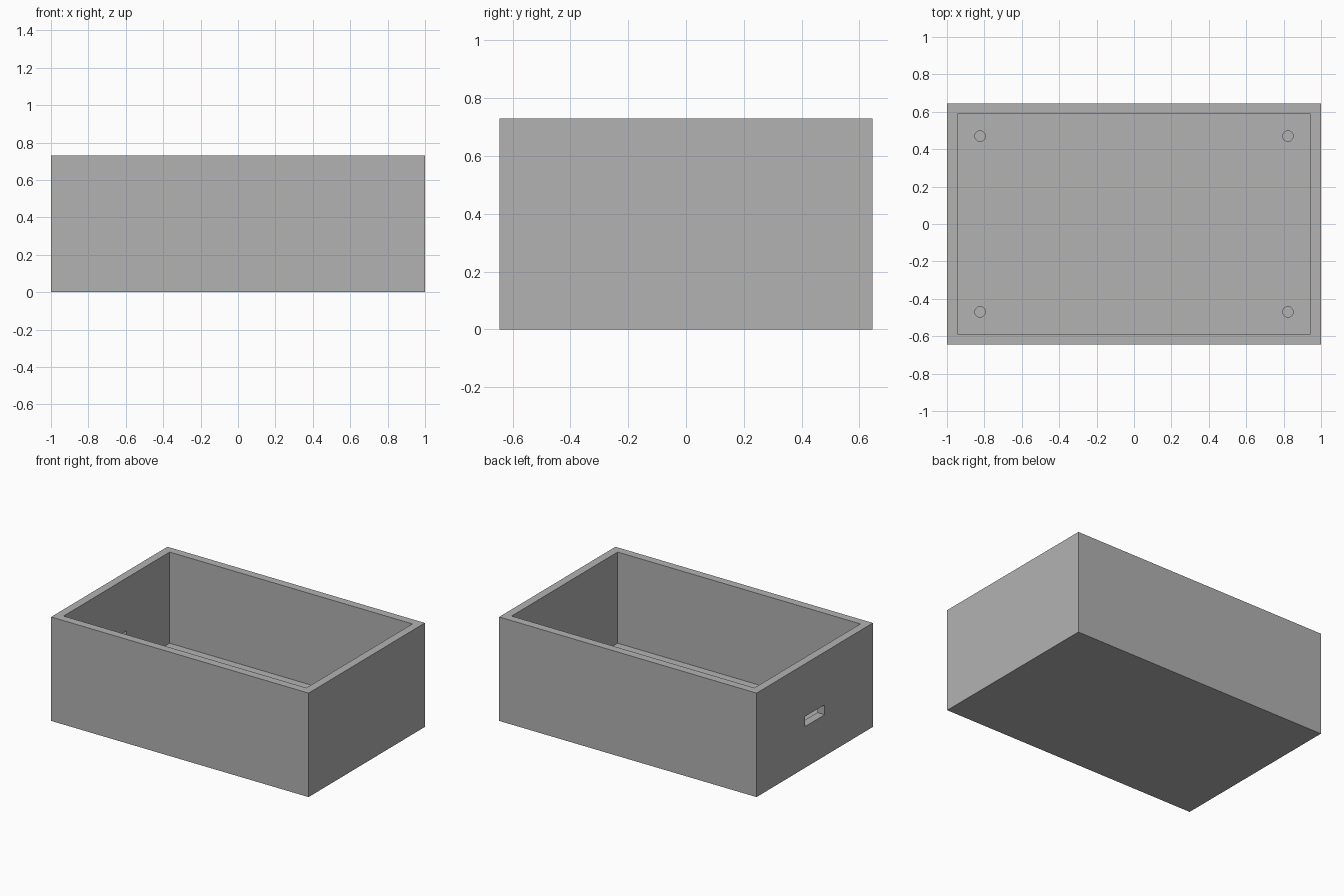
import bpy

if "Cube" in bpy.data.objects:
    bpy.data.objects.remove(bpy.data.objects["Cube"], do_unlink=True)

LENGTH, WIDTH, HEIGHT = 2.0, 1.29, 0.73
WALL, FLOOR = 0.057, 0.09

# Plain grey material
grey = bpy.data.materials.new("plain grey")
grey.use_nodes = True
grey.diffuse_color = (0.448, 0.448, 0.448, 1)
grey.node_tree.nodes["Principled BSDF"].inputs["Base Color"].default_value = grey.diffuse_color


def block(name, low, high):
    """Box spanning two opposite corners."""
    centre = [(a + b) / 2 for a, b in zip(low, high)]
    bpy.ops.mesh.primitive_cube_add(size=1, location=centre)
    ob = bpy.context.object
    ob.name = name
    ob.scale = [b - a for a, b in zip(low, high)]
    bpy.ops.object.transform_apply(location=True, rotation=False, scale=True)
    ob.data.materials.append(grey)
    return ob


def cut(body, cutter):
    """Subtract a cutter from the body, then discard it."""
    cutter.hide_render = True
    mod = body.modifiers.new("cut", "BOOLEAN")
    mod.operation = "DIFFERENCE"
    mod.solver = "EXACT"
    mod.object = cutter
    bpy.context.view_layer.objects.active = body
    bpy.ops.object.modifier_apply(modifier=mod.name)
    bpy.data.objects.remove(cutter, do_unlink=True)


# Open-topped box
x, y = LENGTH / 2, WIDTH / 2
box = block("box", (-x, -y, 0), (x, y, HEIGHT))
cut(box, block("cavity", (WALL - x, WALL - y, FLOOR), (x - WALL, y - WALL, HEIGHT + 0.1)))

# Slot through one end wall
cut(box, block("slot", (-x - 0.1, -0.11, 0.29), (-x + WALL + 0.1, 0.11, 0.36)))

# Blind screw holes near the floor corners
for sx in (-1, 1):
    for sy in (-1, 1):
        bpy.ops.mesh.primitive_cylinder_add(
            vertices=32, radius=0.028, depth=0.1, location=(sx * 0.823, sy * 0.47, FLOOR))
        hole = bpy.context.object
        hole.data.materials.append(grey)
        cut(box, hole)

# Smooth hole walls with crisp box edges
bpy.ops.object.select_all(action="DESELECT")
box.select_set(True)
bpy.context.view_layer.objects.active = box
bpy.ops.object.shade_smooth_by_angle()
